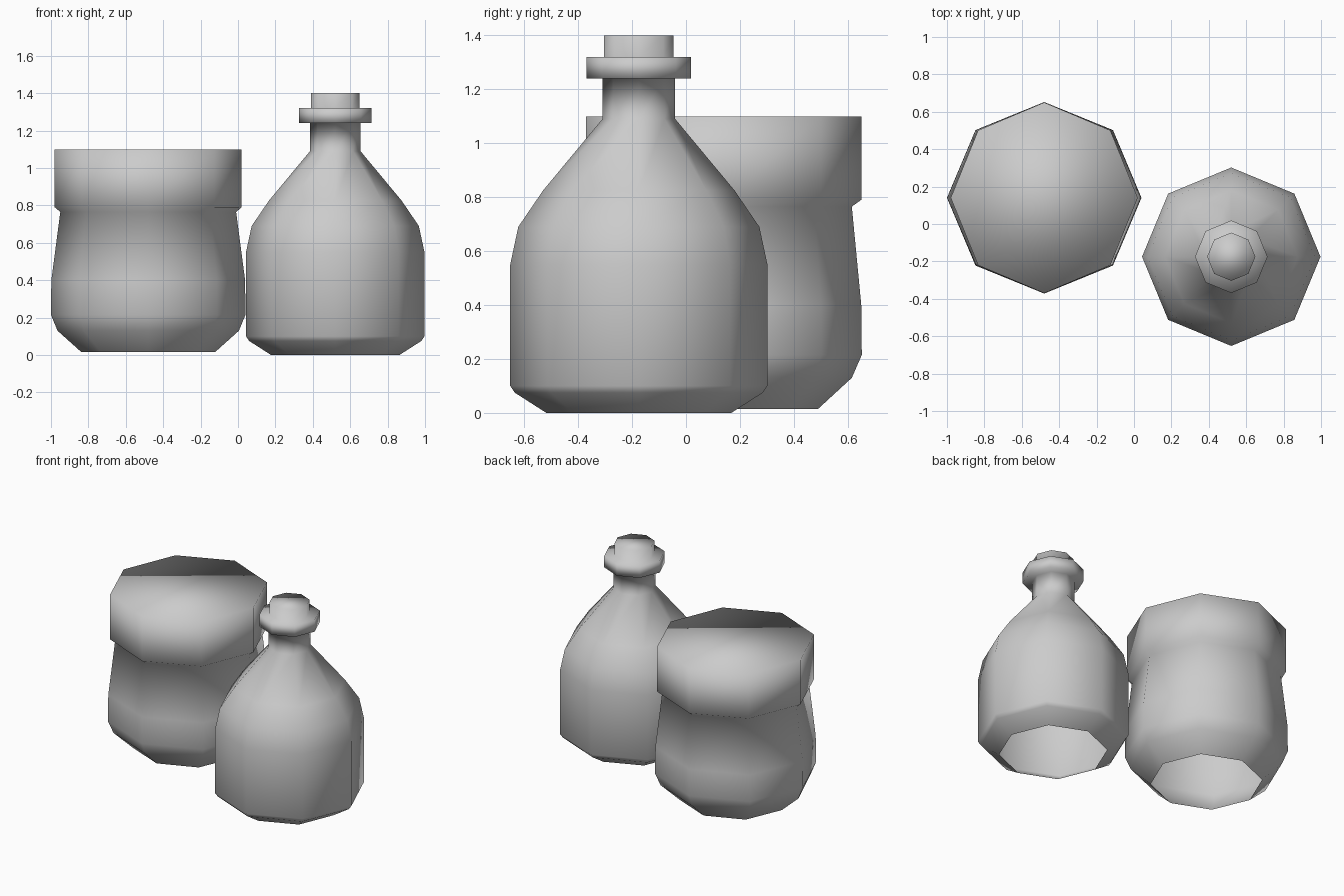
import bpy
import bmesh
from math import cos, sin, pi

SIDES = 8

cube = bpy.data.objects.get("Cube")
if cube:
    bpy.data.objects.remove(cube, do_unlink=True)

grey = bpy.data.materials.new("plain grey")
grey.use_nodes = True
colour = (0.6, 0.6, 0.6, 1)
grey.diffuse_color = colour
grey.node_tree.nodes["Principled BSDF"].inputs["Base Color"].default_value = colour


def vessel(name, centre, profile):
    """Skin octagonal rings (z, x radius, y radius), capped on top, open below."""
    bm = bmesh.new()
    rings = []
    for z, rx, ry in profile:
        angles = [2 * pi * i / SIDES for i in range(SIDES)]
        rings.append([bm.verts.new((rx * cos(a), ry * sin(a), z)) for a in angles])
    for low, high in zip(rings, rings[1:]):
        for i in range(SIDES):
            j = (i + 1) % SIDES
            bm.faces.new((low[i], low[j], high[j], high[i]))
    bm.faces.new(rings[-1])
    for face in bm.faces:
        face.smooth = True
    mesh = bpy.data.meshes.new(name)
    bm.to_mesh(mesh)
    bm.free()
    mesh.materials.append(grey)
    obj = bpy.data.objects.new(name, mesh)
    obj.location = (*centre, 0)
    bpy.context.collection.objects.link(obj)
    return obj


# Wide jar: chamfered foot, rounded belly, pinched neck and broad lid
vessel("wide_jar", (-0.48, 0.14), [
    (0.015, 0.357, 0.35),
    (0.13, 0.485, 0.475),
    (0.215, 0.52, 0.512),
    (0.4, 0.518, 0.51),
    (0.765, 0.47, 0.475),
    (0.79, 0.5, 0.51),
    (1.1, 0.5, 0.51),
])

# Bottle: chamfered foot, straight body, sloping shoulder, neck, collar, stopper
bottle = [
    (0, 0.343), (0.075, 0.46), (0.1, 0.477), (0.55, 0.477),
    (0.69, 0.447), (0.825, 0.355), (1.09, 0.135), (1.24, 0.135),
    (1.24, 0.194), (1.32, 0.194), (1.32, 0.129), (1.4, 0.129),
]
vessel("stoppered_bottle", (0.52, -0.175), [(z, r, r) for z, r in bottle])
